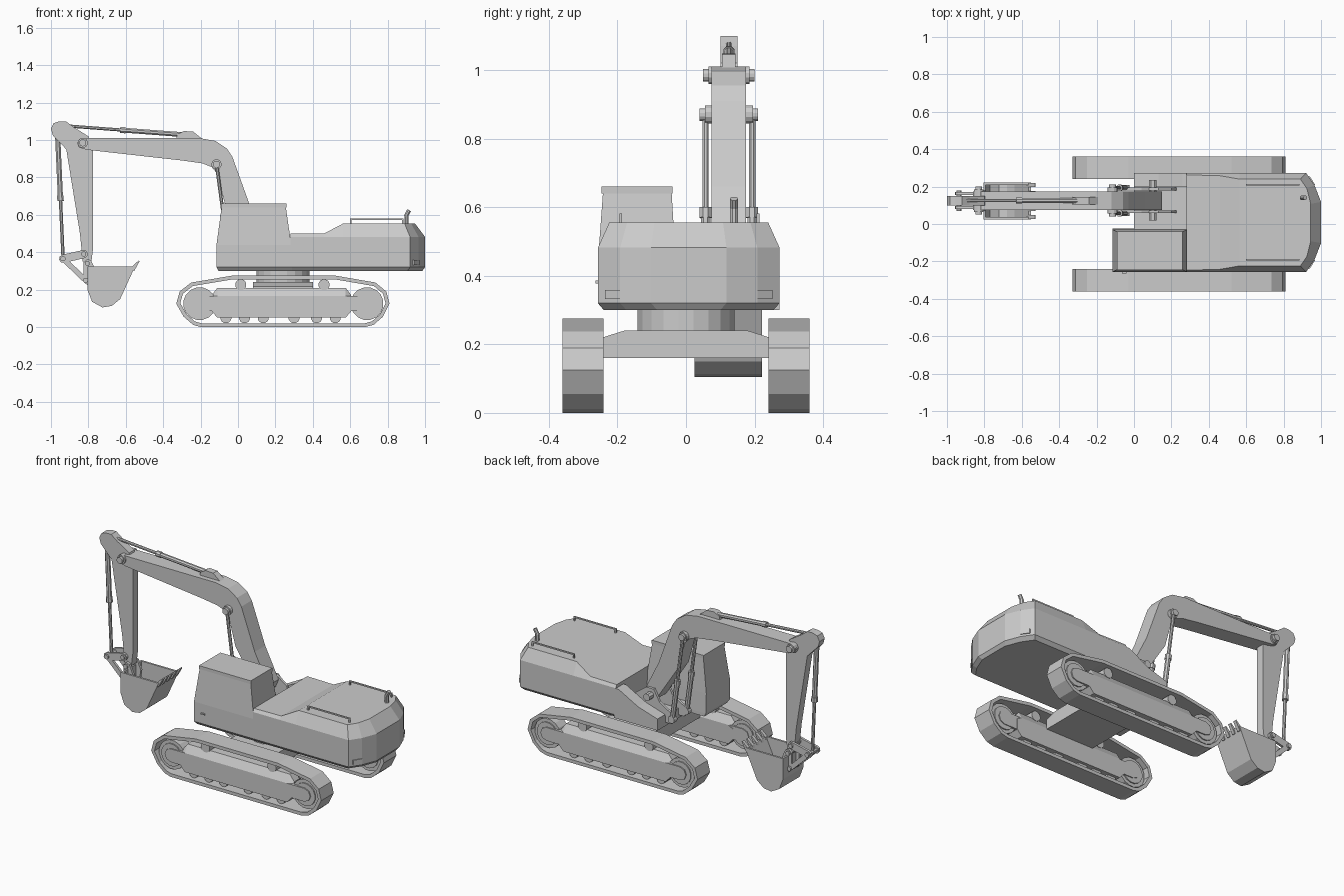
import bpy, bmesh, math
from mathutils import Vector

if "Cube" in bpy.data.objects:
    bpy.data.objects.remove(bpy.data.objects["Cube"])


def make(name, verts, faces):
    bm = bmesh.new()
    vs = [bm.verts.new(v) for v in verts]
    for f in faces:
        bm.faces.new([vs[i] for i in f])
    bmesh.ops.recalc_face_normals(bm, faces=bm.faces)
    me = bpy.data.meshes.new(name)
    bm.to_mesh(me)
    bm.free()
    ob = bpy.data.objects.new(name, me)
    bpy.context.collection.objects.link(ob)
    return ob


def loft(name, rings):
    """Join rings of equal length and cap both ends."""
    n = len(rings[0])
    faces = [tuple(range(n)), tuple(range((len(rings) - 1) * n, len(rings) * n))]
    for k in range(len(rings) - 1):
        for i in range(n):
            j = (i + 1) % n
            faces.append((k * n + i, k * n + j, k * n + n + j, k * n + n + i))
    return make(name, [v for r in rings for v in r], faces)


def prism(name, pts, y0, y1):
    """Extrude an xz profile along y."""
    return loft(name, [[(x, y, z) for x, z in pts] for y in (y0, y1)])


def rod(name, p, q, r, n=8, r2=None):
    p, q = Vector(p), Vector(q)
    rot = (q - p).to_track_quat('Z', 'Y')
    rings = []
    for c, rad in ((p, r), (q, r2 or r)):
        rings.append([c + rot @ Vector((rad * math.cos(a), rad * math.sin(a), 0))
                      for a in (2 * math.pi * (i + .5) / n for i in range(n))])
    return loft(name, rings)


def pin(name, x, z, r, y0, y1, n=12):
    return rod(name, (x, y0, z), (x, y1, z), r, n)


def box(name, x0, x1, y0, y1, z0, z1):
    return prism(name, [(x0, z0), (x1, z0), (x1, z1), (x0, z1)], y0, y1)


def bar(name, p, q, w, y0, y1):
    """Flat link with rounded ends."""
    a = math.atan2(q[1] - p[1], q[0] - p[0])
    pts = []
    for c, s in ((q, -90), (p, 90)):
        for i in range(5):
            t = a + math.radians(s + 45 * i)
            pts.append((c[0] + w * math.cos(t), c[1] + w * math.sin(t)))
    return prism(name, pts, y0, y1)


def inset(pts, d):
    """Inset a clockwise or counter-clockwise closed profile."""
    n, out = len(pts), []
    area = sum(pts[i][0] * pts[(i + 1) % n][1] - pts[(i + 1) % n][0] * pts[i][1] for i in range(n))
    s = 1 if area > 0 else -1
    for i in range(n):
        a, b, c = (Vector(pts[(i + k) % n]) for k in (-1, 0, 1))
        e, f = (b - a).normalized(), (c - b).normalized()
        n1, n2 = Vector((-e.y, e.x)) * s, Vector((-f.y, f.x)) * s
        m = b + (n1 + n2) * d / (1 + n1.dot(n2))
        out.append((m.x, m.y))
    return out


# Tracks, one per side
track = [(-.03, .275), (-.25, .238), (-.312, .19), (-.33, .125), (-.29, .055), (-.24, .012), (-.2, 0),
         (.68, 0), (.725, .012), (.775, .055), (.81, .125), (.793, .19), (.735, .238), (.52, .275)]
inner = inset(track, .02)
n = len(track)
for s, side in ((1, 'left'), (-1, 'right')):
    Y = lambda y: y * s
    verts = [(x, Y(y), z) for y in (.24, .36) for loop in (track, inner) for x, z in loop]
    faces = []
    for i in range(n):
        j = (i + 1) % n
        for a, b in ((0, n), (2 * n, 3 * n), (0, 2 * n), (n, 3 * n)):
            faces.append((a + i, a + j, b + j, b + i))
    make(side + '_track_belt', verts, faces)
    for nm, x in (('idler', -.205), ('sprocket', .69)):
        pin(f'{side}_{nm}', x, .125, .088, Y(.262), Y(.338), 16)
        pin(f'{side}_{nm}_hub', x, .125, .068, Y(.255), Y(.345), 16)
    bar(side + '_axle_beam', (-.205, .125), (.69, .125), .04, Y(.25), Y(.352))
    # side frame with sloped shoulders
    sec = [(.248, .05), (.352, .05), (.352, .165), (.325, .21), (.275, .21), (.248, .165)]
    loft(side + '_track_frame', [[(x, Y(y), .125 + (z - .125) * k) for y, z in sec]
                                 for x, k in ((-.14, .55), (-.11, 1), (.575, 1), (.605, .55))])
    for x in (.015, .46):
        pin(side + '_top_roller', x, .226, .03, Y(.265), Y(.335))
    for x in (-.065, .035, .135, .3, .42, .52):
        pin(side + '_bottom_roller', x, .05, .03, Y(.265), Y(.335))

# Undercarriage and slew ring
loft('cross_frame', [[(x, y, z) for y, z in ((-.25, .16), (.25, .16), (.25, .218), (.18, .24), (-.18, .24), (-.25, .218))]
                     for x in (.08, .4)])
rod('slew_ring', (.24, 0, .23), (.24, 0, .31), .143, 20)

# House: plan outline lofted upward, roof ring steps up toward the rear
C = .008
plan = [(.28, .265), (.46, .265), (.565, .265), (.92, .265), (.965, .2), (1, .11)]
roof = [(.28, .255, .5), (.46, .25, .5), (.565, .232, .555), (.89, .232, .555), (.925, .18, .555), (.945, .1, .555)]
half = [[(x - (.015 if x > .9 else 0), y - .018, .3) for x, y in plan],
        [(x, y, .32) for x, y in plan], [(x, y, .482) for x, y in plan], roof]
verts, faces = [], []
for h in half:
    verts += [(x, C + y, z) for x, y, z in h] + [(x, C - y, z) for x, y, z in reversed(h)]
for k in range(3):
    for i in range(12):
        j = (i + 1) % 12
        faces.append((k * 12 + i, k * 12 + j, k * 12 + 12 + j, k * 12 + 12 + i))
for k in (0, 36):
    for i in range(5):
        faces.append((k + i, k + i + 1, k + 10 - i, k + 11 - i))
make('engine_house', verts, faces)

# Cab and its roof
def rect(x0, x1, y0, y1, z):
    return [(x0, y0, z), (x1, y0, z), (x1, y1, z), (x0, y1, z)]
loft('cab', [rect(-.105, .29, -.24, -.025, .3), rect(-.115, .29, -.257, -.025, .32),
             rect(-.115, .285, -.257, -.03, .44), rect(-.087, .255, -.242, -.042, .645)])
box('cab_roof', -.09, .258, -.246, -.04, .64, .66)
box('door_handle', -.065, -.04, -.264, -.25, .378, .386)

# Front deck and boom mount
prism('front_deck', [(0, .3), (.29, .3), (.29, .48), (.26, .48), (.13, .41), (0, .37)], .2, .273)
box('deck_floor', 0, .29, -.03, .21, .3, .36)
for y in (.058, .18):
    prism('boom_bracket', [(-.04, .32), (.24, .32), (.2, .45), (.13, .5), (.08, .5), (.04, .43), (-.06, .37)], y, y + .015)
pin('boom_foot_pin', .1, .46, .022, .02, .235, 8)

# Boom
prism('boom', [(-.86, .985), (-.845, 1.005), (-.8, 1.01), (-.205, 1.01), (-.12, .995), (-.06, .955), (-.03, .91),
               (.06, .66), (.15, .48), (.13, .43), (.08, .43), (-.07, .66), (-.115, .825), (-.14, .855),
               (-.19, .875), (-.295, .89), (-.81, .948), (-.85, .96)], .075, .175)
for x, z, a in ((-.83, .985, .05), (-.115, .87, .04)):
    pin('boom_pin', x, z, .027, a + .015, .235 - a)
    pin('boom_pin_cap', x, z, .019, a, .25 - a)

# Stick
prism('stick', [(-1, 1.06), (-.985, 1.09), (-.955, 1.1), (-.92, 1.1), (-.88, 1.07), (-.8, 1.02), (-.775, .95),
                (-.775, .42), (-.785, .34), (-.805, .325), (-.83, .35), (-.845, .5), (-.918, .95), (-.99, 1.025)], .1, .15)


# Hydraulic cylinders: barrel, collar and rod
def cylinder(name, base, mid, tip, r):
    base, tip = Vector(base), Vector(tip)
    m = base.lerp(tip, mid)
    d = (tip - base).normalized() * .015
    rod(name + '_barrel', base, m, r)
    rod(name + '_collar', m - d, m + d, r * 1.25)
    rod(name + '_rod', m, tip, r * .65)
for y in (.057, .193):
    cylinder('boom_cylinder', (-.045, y, .35), .45, (-.115, y, .87), .015)
    pin('boom_cylinder_foot', -.045, .352, .022, y - .015, y + .015)
cylinder('stick_cylinder', (-.27, .125, 1.027), .54, (-.91, .125, 1.075), .014)
prism('stick_cylinder_bracket', [(-.33, 1.005), (-.325, 1.03), (-.29, 1.048), (-.24, 1.045), (-.19, 1.005)], .105, .145)
cylinder('bucket_cylinder', (-.965, .125, 1.04), .52, (-.935, .125, .365), .015)

# Bucket linkage
for y in (.08, .155):
    bar('rocker_link', (-.935, .365), (-.825, .39), .022, y, y + .015)
    bar('bucket_link', (-.935, .365), (-.815, .25), .014, y, y + .015)
    prism('bucket_ear', [(-.825, .24), (-.825, .345), (-.805, .365), (-.785, .355), (-.76, .3), (-.775, .2)], y, y + .015)
for x, z in ((-.935, .365), (-.825, .39), (-.805, .34), (-.815, .25)):
    pin('linkage_pin', x, z, .014, .07, .18, 8)

# Bucket: open shell, side plates and teeth
shell = [(-.55, .325), (-.63, .15), (-.675, .113), (-.725, .105), (-.78, .135), (-.805, .2), (-.805, .325)]
lining = inset(shell, .012)
lining[0], lining[-1] = (-.563, .325), (-.793, .325)
prism('bucket_shell', shell + lining[::-1], .026, .22)
for y in (.025, .209):
    prism('bucket_side', shell, y, y + .012)
for i in range(5):
    y = .028 + i * .0425
    prism('bucket_tooth', [(-.572, .305), (-.555, .3), (-.526, .352), (-.53, .357), (-.565, .325)], y, y + .02)

# Handrails, exhaust and rear lights
for y in (.21, -.19):
    box('handrail', .6, .885, y - .004, y + .004, .573, .581)
    for x in (.604, .881):
        box('handrail_post', x - .004, x + .004, y - .004, y + .004, .55, .58)
rod('exhaust_pipe', (.9, .14, .55), (.9, .14, .6), .012)
rod('exhaust_tip', (.896, .14, .59), (.915, .14, .625), .012)
for y in (-.215, .231):
    s = 1 if y > 0 else -1
    a = .022
    loft('rear_light', [[(.955 + d - (k * s) * .65, y + k, z) for k, z in
                         ((-a, .332), (a, .332), (a, .358), (-a, .358))] for d in (-.02, .0)])
